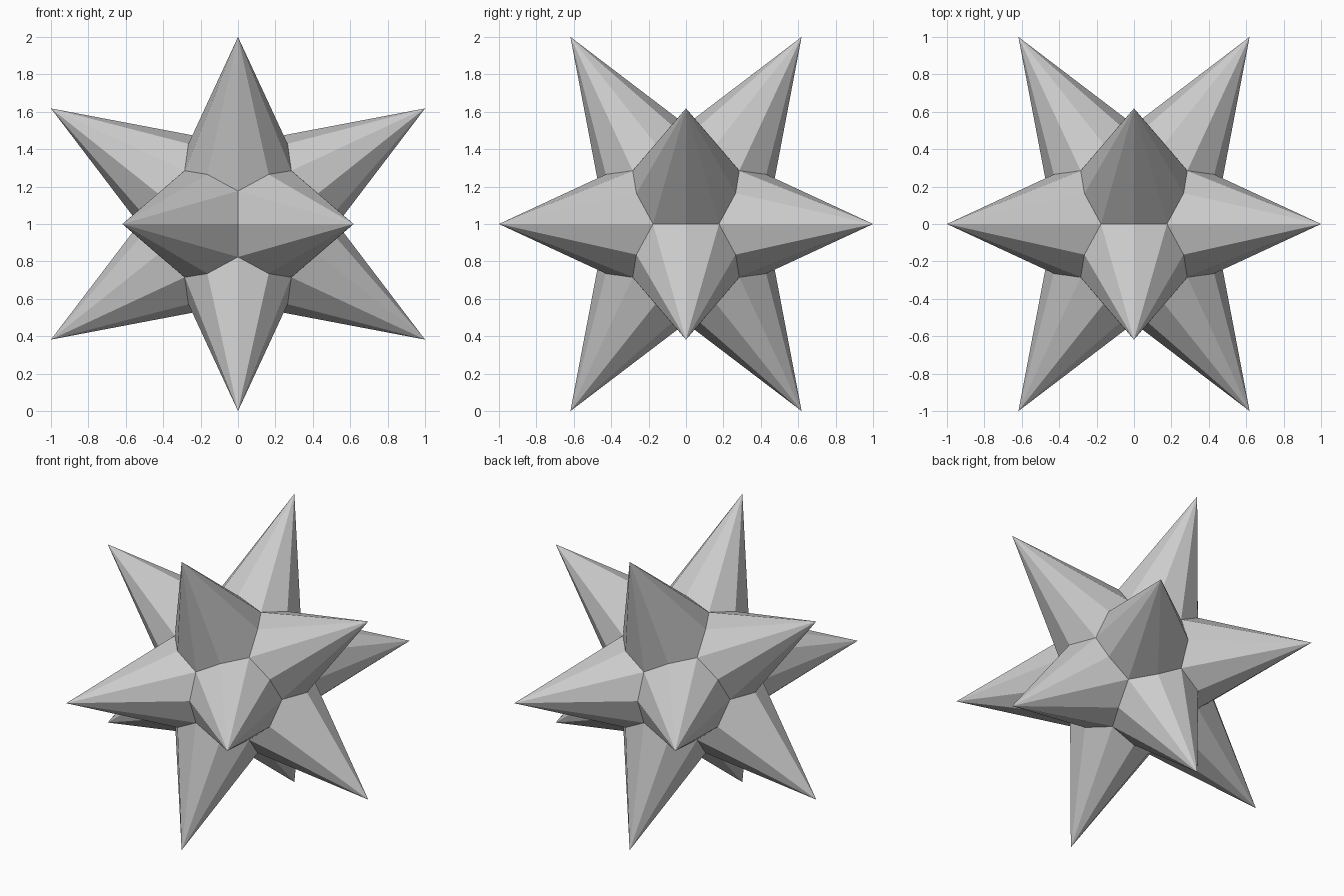
import bpy, bmesh
from mathutils import Vector

if "Cube" in bpy.data.objects:
    bpy.data.objects.remove(bpy.data.objects["Cube"])

TIP = 0.618            # short coordinate of each tip (long one is 1)
VALLEY_MID = 0.53      # radius of the valley between two neighbouring spikes
VALLEY_CORNER = 0.494  # radius of the pit where three spikes meet
CENTRE = Vector((0, 0, 1))

# Twelve spike tips, at the corners of an icosahedron
tips = []
for a in (-1, 1):
    for b in (-TIP, TIP):
        tips += [Vector((0, b, a)), Vector((a, 0, b)), Vector((b, a, 0))]

# Convex hull gives the 20 triangles linking neighbouring tips
hull = bmesh.new()
for t in tips:
    hull.verts.new(t)
bmesh.ops.convex_hull(hull, input=hull.verts[:])
triangles = [[v.co.copy() for v in f.verts] for f in hull.faces]
hull.free()

# Ten-sided spikes: each triangle adds two facets to each of its three tips
bm = bmesh.new()


def facet(*points):
    bm.faces.new([bm.verts.new(p + CENTRE) for p in points])


for tri in triangles:
    pit = sum(tri, Vector()).normalized() * VALLEY_CORNER
    for i in range(3):
        tip, after, before = tri[i], tri[(i + 1) % 3], tri[i - 1]
        facet(tip, (tip + after).normalized() * VALLEY_MID, pit)
        facet(tip, pit, (tip + before).normalized() * VALLEY_MID)

bmesh.ops.remove_doubles(bm, verts=bm.verts[:], dist=1e-4)
bmesh.ops.recalc_face_normals(bm, faces=bm.faces[:])

mesh = bpy.data.meshes.new("spiked_star")
bm.to_mesh(mesh)
bm.free()
star = bpy.data.objects.new("spiked_star", mesh)
bpy.context.collection.objects.link(star)
